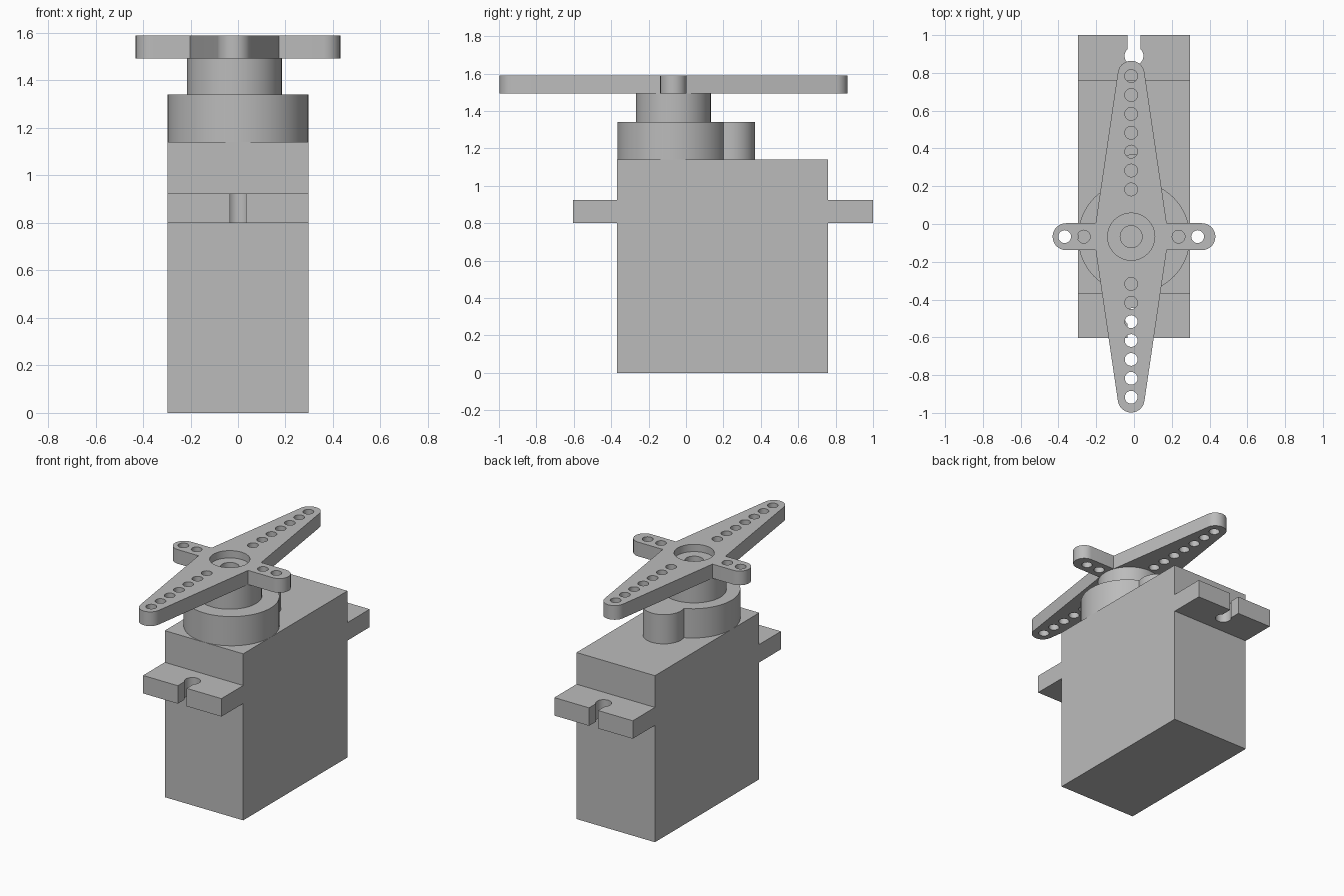
import bpy, bmesh
from math import sin, cos, pi, atan2
from mathutils import Matrix, Vector

if "Cube" in bpy.data.objects:
    bpy.data.objects.remove(bpy.data.objects["Cube"], do_unlink=True)

GREY = bpy.data.materials.new("grey plastic")
GREY.use_nodes = True
GREY.diffuse_color = (0.5, 0.5, 0.5, 1)
GREY.node_tree.nodes["Principled BSDF"].inputs["Base Color"].default_value = (0.5, 0.5, 0.5, 1)


def arc(cx, cy, r, a0, a1, n):
    return [(cx + r * cos(a0 + (a1 - a0) * i / n), cy + r * sin(a0 + (a1 - a0) * i / n))
            for i in range(n + 1)]


def circle(cx, cy, r, n=32):
    return arc(cx, cy, r, 0, 2 * pi, n)[:-1]


def prism(name, outlines, z0, z1):
    """Extrude one or more closed outlines from z0 to z1."""
    bm = bmesh.new()
    for pts in outlines:
        face = bm.faces.new([bm.verts.new((x, y, z0)) for x, y in pts])
        top = bmesh.ops.extrude_face_region(bm, geom=[face])["geom"]
        bmesh.ops.translate(bm, vec=(0, 0, z1 - z0),
                            verts=[v for v in top if isinstance(v, bmesh.types.BMVert)])
    bmesh.ops.recalc_face_normals(bm, faces=bm.faces)
    mesh = bpy.data.meshes.new(name)
    bm.to_mesh(mesh)
    bm.free()
    mesh.materials.append(GREY)
    ob = bpy.data.objects.new(name, mesh)
    bpy.context.collection.objects.link(ob)
    return ob


def cut(ob, outlines, z0, z1):
    """Subtract extruded outlines and bake the result."""
    cutter = prism("cutter", outlines, z0, z1)
    cutter.hide_render = True
    mod = ob.modifiers.new("cut", "BOOLEAN")
    mod.operation, mod.solver, mod.object = "DIFFERENCE", "EXACT", cutter
    bpy.context.view_layer.objects.active = ob
    bpy.ops.object.modifier_apply(modifier=mod.name)
    bpy.data.objects.remove(cutter, do_unlink=True)


# Case with mounting tabs: side profile (y, z) extruded across x
W, BACK, FRONT, TOP = 0.297, 0.76, -0.368, 1.14
LOW, HIGH = 0.80, 0.923
side = [(FRONT, 0), (BACK, 0), (BACK, LOW), (1, LOW), (1, HIGH), (BACK, HIGH),
        (BACK, TOP), (FRONT, TOP), (FRONT, HIGH), (-0.603, HIGH), (-0.603, LOW), (FRONT, LOW)]
case = prism("case", [side], -W, W)
case.data.transform(Matrix(((0, 0, 1, 0), (1, 0, 0, 0), (0, 1, 0, 0), (0, 0, 0, 1))))


# Keyhole screw slots in both tabs
def keyhole(end, sign):
    cy = end - sign * 0.11
    half = 0.034
    a = atan2((0.05 ** 2 - half ** 2) ** 0.5, half)
    pts = arc(0, 0, 0.05, a, a - 2 * pi + (2 * a - pi) * -1, 24)
    pts += [(-half, 0.2), (half, 0.2)]
    return [(x, cy + sign * y) for x, y in pts]


cut(case, [keyhole(1, 1), keyhole(-0.603, -1)], LOW - 0.1, HIGH + 0.1)

# Gear housing: large round collar with a smaller lobe behind it
CY = -0.07
JX, JY = 0.124, 0.20
a = atan2(JY - CY, JX)
b = atan2(JY - 0.24, JX)
housing_outline = (arc(0, CY, W, pi - a, 2 * pi + a, 48)
                   + arc(0, 0.24, 0.13, b, pi - b, 24)[1:-1])
housing = prism("gear_housing", [housing_outline], TOP, 1.34)

# Output hub with screw bore
HX, HY = -0.015, -0.067
hub = prism("output_hub", [circle(HX, HY, 0.2, 48)], 1.34, 1.493)
cut(hub, [circle(HX, HY, 0.058)], 1.42, 1.6)

# Four-armed horn: two long tapered arms, two short side arms
TIP, R, END = 0.86, 0.071, 0.36
horn_outline = (
    [(0.188, R)] + arc(0, TIP, R, 0.12, pi - 0.12, 14) + [(-0.188, R)]
    + arc(0.015 - END, 0, R, pi / 2, 3 * pi / 2, 14)
    + [(-0.188, -R)] + arc(0, -TIP, R, pi + 0.12, 2 * pi - 0.12, 14) + [(0.188, -R)]
    + arc(0.015 + END, 0, R, -pi / 2, pi / 2, 14))
horn = prism("horn", [[(HX + x, HY + y) for x, y in horn_outline]], 1.493, 1.59)

# Link holes along every arm, then the stepped centre recess
holes = []
for s in (-1, 1):
    holes += [circle(HX, HY + s * (0.25 + 0.1 * i), 0.034, 20) for i in range(7)]
    holes += [circle(HX + s * d, HY, 0.034, 20) for d in (0.251, 0.352)]
cut(horn, holes + [circle(HX, HY, 0.058)], 1.4, 1.7)
cut(horn, [circle(HX, HY, 0.125)], 1.54, 1.7)

# Smooth round walls, keep sharp edges
bpy.ops.object.select_all(action="DESELECT")
for ob in (case, housing, hub, horn):
    ob.select_set(True)
bpy.context.view_layer.objects.active = case
bpy.ops.object.shade_smooth_by_angle(angle=pi / 6)
